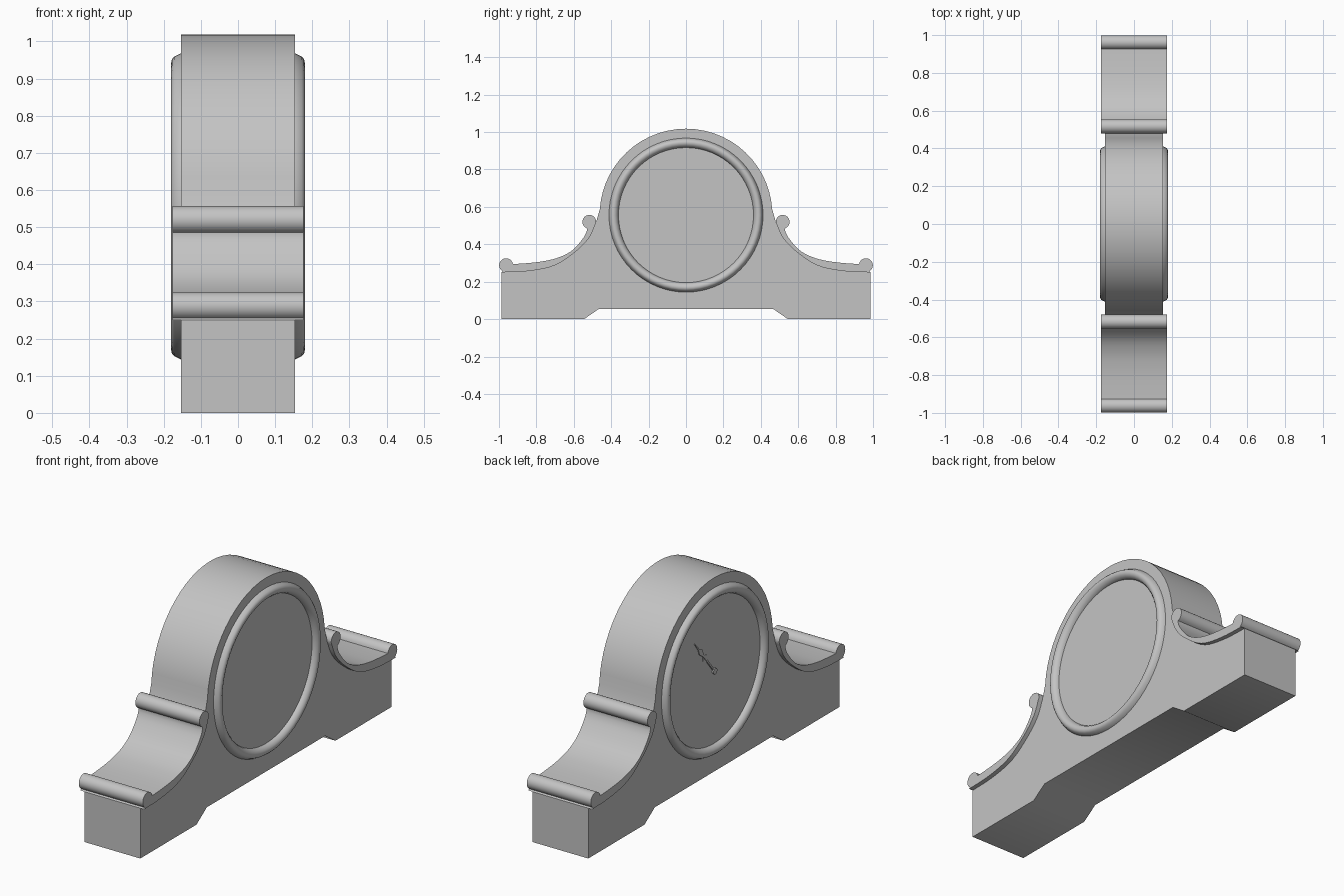
import bpy, bmesh, math
from math import radians, cos, sin

cube = bpy.data.objects.get("Cube")
if cube:
    bpy.data.objects.remove(cube, do_unlink=True)

grey = bpy.data.materials.new("plain grey")
grey.use_nodes = True
colour = (0.55, 0.55, 0.55, 1)
grey.diffuse_color = colour
grey.node_tree.nodes["Principled BSDF"].inputs["Base Color"].default_value = colour

HALF = 0.154          # half depth of the case
DIAL_Z = 0.556        # height of the dial centre


def finish(name, bm, angle=35):
    bmesh.ops.recalc_face_normals(bm, faces=bm.faces)
    mesh = bpy.data.meshes.new(name)
    bm.to_mesh(mesh)
    bm.free()
    mesh.materials.append(grey)
    ob = bpy.data.objects.new(name, mesh)
    bpy.context.collection.objects.link(ob)
    bpy.ops.object.select_all(action='DESELECT')
    ob.select_set(True)
    bpy.context.view_layer.objects.active = ob
    bpy.ops.object.shade_smooth_by_angle(angle=radians(angle))
    return ob


def prism(name, pts, x0, x1):
    """Extrude a (y, z) outline along x."""
    bm = bmesh.new()
    face = bm.faces.new([bm.verts.new((x0, y, z)) for y, z in pts])
    out = bmesh.ops.extrude_face_region(bm, geom=[face])
    moved = [v for v in out["geom"] if isinstance(v, bmesh.types.BMVert)]
    bmesh.ops.translate(bm, verts=moved, vec=(x1 - x0, 0, 0))
    return finish(name, bm)


def arc(cy, cz, r, a0, a1, n):
    steps = [radians(a0 + (a1 - a0) * i / n) for i in range(n + 1)]
    return [(cy + r * cos(a), cz + r * sin(a)) for a in steps]


def smooth(pts, n=4):
    """Catmull-Rom curve through the points."""
    p = [pts[0]] + pts + [pts[-1]]
    out = []
    for a, b, c, d in zip(p, p[1:], p[2:], p[3:]):
        for i in range(n):
            t = i / n
            out.append(tuple(0.5 * (2 * b[k] + (c[k] - a[k]) * t
                       + (2 * a[k] - 5 * b[k] + 4 * c[k] - d[k]) * t ** 2
                       + (3 * b[k] - a[k] - 3 * c[k] + d[k]) * t ** 3) for k in (0, 1)))
    return out + [pts[-1]]


def mirror(pts):
    return [(-y, z) for y, z in reversed(pts)]


# Case: stepped foot, swept shoulders and round arch
shoulder = smooth([(0.987, 0.25), (0.84, 0.257), (0.7, 0.288), (0.585, 0.365),
                   (0.515, 0.44), (0.48, 0.52)])
side = [(0.465, 0.055), (0.545, 0), (0.987, 0)] + shoulder
arch = arc(0, DIAL_Z, 0.462, 4, 176, 28)
prism("clock_case", side + arch + mirror(side), -HALF, HALF)

# Scrolled mouldings over the shoulders
top_curve = smooth([(0.527, 0.484), (0.545, 0.44), (0.605, 0.37), (0.68, 0.33),
                    (0.76, 0.31), (0.84, 0.3), (0.926, 0.294)])
moulding = (shoulder[:-1] + arc(0.517, 0.52, 0.037, 185, -70, 16)
            + top_curve[1:-1] + arc(0.962, 0.288, 0.037, 170, -60, 16))
prism("front_moulding", mirror(moulding), -0.176, 0.176)
prism("back_moulding", moulding, -0.176, 0.176)

# Round bezel on each face
section = [(0.413, HALF - 0.01), (0.412, HALF), (0.403, 0.172), (0.396, 0.178), (0.386, 0.18),
           (0.375, 0.176), (0.366, 0.167), (0.361, HALF), (0.361, HALF - 0.01)]
for name, s in (("right_bezel", -1), ("left_bezel", 1)):
    bm = bmesh.new()
    n = 64
    rings = [[bm.verts.new((s * x, r * cos(math.tau * i / n), DIAL_Z + r * sin(math.tau * i / n)))
              for r, x in section] for i in range(n)]
    for i in range(n):
        a, b = rings[i], rings[(i + 1) % n]
        for j in range(len(section) - 1):
            bm.faces.new((a[j], a[j + 1], b[j + 1], b[j]))
    finish(name, bm, 40)

# Spade hands and hub on one dial
def hand(name, length, width, x):
    outline = [(-0.02, 0.3), (0.55, 0.3), (0.7, 1), (0.8, 0.3), (1, 0.05)]
    half = [(u * length, w * width) for u, w in outline]
    full = half + [(u, -w) for u, w in reversed(half)]
    a = math.atan2(0.19, 0.156)
    pts = [(u * cos(a) - w * sin(a), DIAL_Z + u * sin(a) + w * cos(a)) for u, w in full]
    prism(name, pts, x, x + 0.004)

hand("hour_hand", 0.17, 0.018, -HALF - 0.003)
hand("minute_hand", 0.25, 0.014, -HALF - 0.006)
prism("hand_hub", arc(0, DIAL_Z, 0.015, 0, 345, 23), -HALF - 0.008, -HALF)
